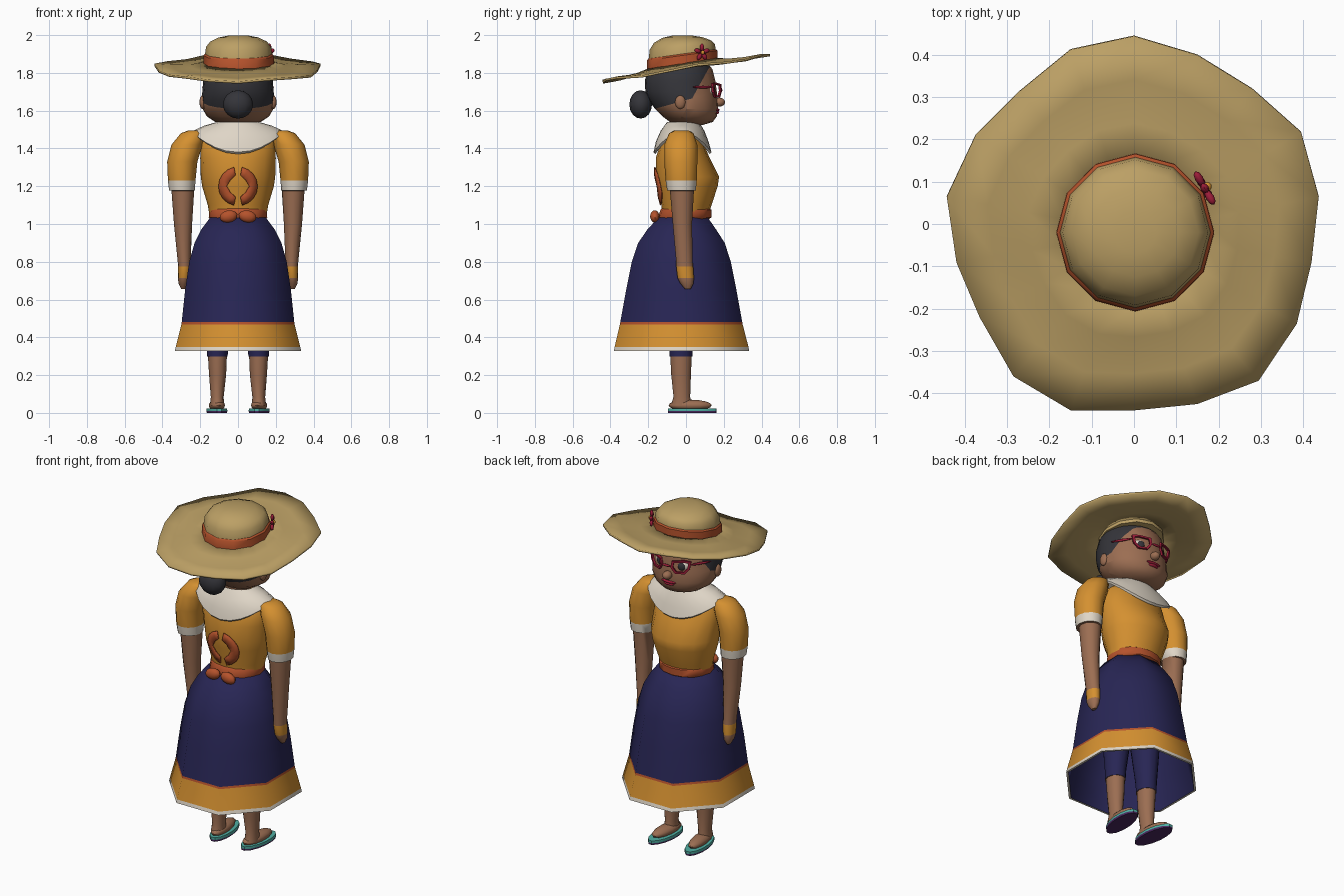
import bpy, bmesh, math
from mathutils import Vector, Matrix

if "Cube" in bpy.data.objects:
    bpy.data.objects.remove(bpy.data.objects["Cube"])

COLORS = {
    "straw": (.50, .35, .13), "hair_black": (.035, .035, .042), "skin": (.33, .155, .085),
    "marigold": (.66, .28, .03), "rust": (.46, .085, .025), "cream": (.74, .67, .57),
    "navy": (.021, .019, .09), "teal": (.08, .42, .36), "purple": (.07, .022, .12),
    "crimson": (.33, .012, .04)}
MATS = {}
for key, c in COLORS.items():
    MATS[key] = bpy.data.materials.new(key)
    MATS[key].diffuse_color = (*c, 1)


def finish(name, bm, mats, angle=50):
    bmesh.ops.recalc_face_normals(bm, faces=bm.faces)
    me = bpy.data.meshes.new(name)
    bm.to_mesh(me)
    bm.free()
    ob = bpy.data.objects.new(name, me)
    bpy.context.collection.objects.link(ob)
    for m in mats:
        me.materials.append(MATS[m])
    bpy.ops.object.select_all(action='DESELECT')
    ob.select_set(True)
    bpy.context.view_layer.objects.active = ob
    bpy.ops.object.shade_smooth_by_angle(angle=math.radians(angle))
    return ob


def skin_rings(bm, rings, bands=None, caps=True):
    """Bridge closed rings of points; bands gives the material index of each strip."""
    vs = [[bm.verts.new(p) for p in r] for r in rings]
    n = len(vs[0])
    for i in range(len(vs) - 1):
        for k in range(n):
            j = (k + 1) % n
            f = bm.faces.new((vs[i][k], vs[i][j], vs[i + 1][j], vs[i + 1][k]))
            f.material_index = bands[i] if bands else 0
    if caps:
        bm.faces.new(vs[0]).material_index = bands[0] if bands else 0
        bm.faces.new(vs[-1]).material_index = bands[-1] if bands else 0


def oval(z, cx, rx, yb, yf, n, phase=0, shear=0):
    pts = []
    for k in range(n):
        a = 2 * math.pi * (k + phase) / n
        y = (yb + yf) / 2 + (yf - yb) / 2 * math.sin(a)
        pts.append((cx + rx * math.cos(a), y, z + shear * y))
    return pts


def loft(name, rows, mats, n=16, bands=None, caps=True, angle=50):
    """Rows are z, centre x, half width, back y, front y."""
    bm = bmesh.new()
    skin_rings(bm, [oval(*r, n) for r in rows], bands, caps)
    return finish(name, bm, mats, angle)


def ball(name, loc, size, mat, rot=None, seg=12, rings=8):
    bm = bmesh.new()
    m = Matrix.Translation(loc) @ (rot or Matrix()) @ Matrix.Diagonal((*size, 1))
    bmesh.ops.create_uvsphere(bm, u_segments=seg, v_segments=rings, radius=1, matrix=m)
    return finish(name, bm, [mat])


# Torso, neck and belt
TORSO = [(1.04, 0, .15, -.125, .115), (1.10, 0, .16, -.13, .135), (1.2, 0, .19, -.155, .168),
         (1.25, 0, .197, -.16, .175), (1.35, 0, .20, -.16, .125), (1.44, 0, .195, -.13, .088),
         (1.49, 0, .14, -.095, .06), (1.52, 0, .08, -.08, .05)]
loft("blouse", TORSO, ["marigold"])
loft("neck", [(1.48, 0, .085, -.08, .055), (1.57, 0, .08, -.08, .06)], ["skin"])
loft("belt", [(1.025, 0, .148, -.145, .12), (1.035, 0, .155, -.148, .135),
              (1.075, 0, .153, -.135, .135), (1.085, 0, .148, -.125, .12)], ["rust"])
for s in (-1, 1):
    ball("belt_bow", (s * .05, -.165, 1.04), (.047, .025, .032), "rust",
         Matrix.Rotation(s * .2, 4, 'Y'))


# Ring motif on the blouse back, wrapped to its surface
def blouse_back(x, z):
    for a, b in zip(TORSO, TORSO[1:]):
        if a[0] <= z <= b[0]:
            t = (z - a[0]) / (b[0] - a[0])
            rx, yb, yf = (a[i] + (b[i] - a[i]) * t for i in (2, 3, 4))
            return (yb + yf) / 2 - (yf - yb) / 2 * math.sqrt(1 - (x / rx) ** 2) - .006
    return -.13


bm = bmesh.new()
for s in (-1, 1):
    cols = []
    for k in range(9):
        a = math.radians(-78 + 156 * k / 8)
        inner = .052 if k % 4 else .06
        cols.append([bm.verts.new((s * r * math.cos(a), blouse_back(r * math.cos(a), 1.2 + r * math.sin(a)),
                                   1.2 + r * math.sin(a))) for r in (inner, .078, .103)])
    for a, b in zip(cols, cols[1:]):
        for i in (0, 1):
            bm.faces.new((a[i], b[i], b[i + 1], a[i + 1]))
for f in bm.faces:
    f.normal_update()
motif = finish("back_motif", bm, ["rust"])
mod = motif.modifiers.new("plate", 'SOLIDIFY')
mod.thickness, mod.offset = .006, 0

# Draped collar, lowest at the middle of the back and chest
bm = bmesh.new()
rings = []
for z, drop, rx, yb, yf in [(1.54, 0, .11, -.10, .07), (1.522, .03, .175, -.135, .098),
                            (1.50, .065, .225, -.16, .12), (1.485, .105, .242, -.172, .135),
                            (1.475, .105, .232, -.162, .125)]:
    pts = oval(z, 0, rx, yb, yf, 24)
    rings.append([(x, y, z - drop * math.sin(2 * math.pi * k / 24) ** 2)
                  for k, (x, y, _) in enumerate(pts)])
skin_rings(bm, rings, caps=False)
finish("collar", bm, ["cream"])

# Skirt: octagonal bell with banded hem and dark lining
f8 = 1 / math.cos(math.pi / 8)
SKIRT = [(1.035, .147, -.145, .115), (.97, .195, -.205, .16), (.90, .23, -.253, .205),
         (.80, .258, -.287, .237), (.65, .28, -.317, .267), (.48, .298, -.348, .298),
         (.468, .30, -.35, .30), (.348, .33, -.378, .331), (.328, .334, -.382, .335),
         (.328, .322, -.37, .323), (.48, .288, -.338, .288), (.88, .22, -.24, .19)]
bm = bmesh.new()
rows = []
for z, rx, yb, yf in SKIRT:
    c, h = (yb + yf) / 2, (yf - yb) / 2 * f8
    rows.append(oval(z, 0, rx * f8, c - h, c + h, 8, .5))
skin_rings(bm, rows, [0, 0, 0, 0, 0, 1, 2, 3, 3, 0, 0])
finish("skirt", bm, ["navy", "rust", "marigold", "cream"], 60)

# Arms, legs and sandals on both sides
for s in (-1, 1):
    ARM = [(1.495, .225, .04, -.06, .015), (1.48, .238, .065, -.09, .04),
           (1.42, .27, .082, -.115, .06), (1.33, .295, .08, -.115, .06),
           (1.23, .298, .073, -.108, .057), (1.178, .297, .068, -.1, .052),
           (1.176, .292, .06, -.085, .042), (1.0, .291, .048, -.07, .032),
           (.80, .285, .034, -.052, .035), (.775, .284, .034, -.052, .038),
           (.715, .287, .031, -.045, .042), (.685, .289, .026, -.03, .04), (.655, .29, .01, -.005, .025)]
    loft("arm", [(z, s * x, r, b, f) for z, x, r, b, f in ARM],
         ["marigold", "cream", "skin"], 12, [0, 0, 0, 0, 1, 2, 2, 2, 2, 0, 2, 2])
    LEG = [(.70, .095, .085, -.13, .08), (.36, .108, .057, -.09, .036), (.298, .109, .054, -.087, .033),
           (.298, .109, .05, -.083, .03), (.20, .108, .045, -.078, .026),
           (.085, .11, .034, -.066, .022), (.04, .11, .036, -.08, .03)]
    loft("leg", [(z, s * x, r, b, f) for z, x, r, b, f in LEG],
         ["navy", "skin"], 12, [0, 0, 1, 1, 1, 1])
    turn = Matrix.Rotation(-s * .1, 4, 'Z')
    ball("foot", (s * .112, .022, .04), (.043, .115, .03), "skin", turn)
    bm = bmesh.new()
    skin_rings(bm, [oval(z, 0, w, -.132, .132, 14) for z, w in
                    [(0, .052), (.01, .056), (.024, .054)]], [0, 1])
    bm.transform(Matrix.Translation((s * .112, .033, 0)) @ turn)
    finish("sandal", bm, ["purple", "teal"], 40)

# Head, cut along the hairline and coloured behind it
HEAD = [(1.525, 0, .06, -.03, .09), (1.54, 0, .12, -.085, .142), (1.57, 0, .165, -.125, .163),
        (1.61, 0, .188, -.165, .17), (1.66, 0, .192, -.2, .168), (1.70, 0, .189, -.215, .163),
        (1.76, 0, .184, -.218, .155), (1.82, 0, .172, -.2, .14), (1.88, 0, .12, -.14, .09)]
bm = bmesh.new()
skin_rings(bm, [oval(*r, 20) for r in HEAD])
PLANES = [(Vector((0, -.2, 1.60)), Vector((0, -.28, 1))),
          (Vector((0, .03, 1.66)), Vector((0, -1, .55)))]
for co, no in PLANES:
    bmesh.ops.bisect_plane(bm, geom=bm.verts[:] + bm.edges[:] + bm.faces[:], plane_co=co, plane_no=no)
for f in bm.faces:
    mid = f.calc_center_median()
    f.material_index = int(all((mid - co).dot(no) > 0 for co, no in PLANES))
finish("head", bm, ["skin", "hair_black"])
ball("hair_bun", (0, -.24, 1.633), (.08, .06, .075), "hair_black")
ball("nose", (0, .175, 1.645), (.026, .032, .024), "skin")
ball("upper_lip", (0, .157, 1.604), (.05, .021, .010), "crimson")
ball("lower_lip", (0, .155, 1.591), (.036, .021, .011), "crimson")

# Eyes and spectacles
for s in (-1, 1):
    yaw = Matrix.Rotation(-s * .42, 4, 'Z')
    ball("eye", (s * .075, .131, 1.705), (.042, .018, .031), "cream", yaw)
    ball("pupil", (s * .073, .144, 1.703), (.022, .011, .024), "hair_black", yaw)
    ball("ear", (s * .188, -.03, 1.645), (.016, .028, .036), "skin")
    bm = bmesh.new()
    outline = [(.056, .034), (.018, .038), (-.044, .030), (-.05, -.004), (-.028, -.036), (.022, -.036), (.048, -.008)]
    skin_rings(bm, [[(s * x * k, y, z * k) for x, z in outline] for k, y in
                    [(1.08, -.006), (1.08, .006), (.8, .006), (.8, -.006), (1.08, -.006)]], caps=False)
    bmesh.ops.remove_doubles(bm, verts=bm.verts, dist=.0001)
    bm.transform(Matrix.Translation((s * .077, .163, 1.708)) @ yaw)
    finish("spectacle_frame", bm, ["crimson"], 30)
    ball("spectacle_arm", (s * .158, .09, 1.725), (.006, .065, .007), "crimson", Matrix.Rotation(s * .55, 4, 'Z'))
ball("spectacle_bridge", (0, .186, 1.708), (.03, .007, .007), "crimson")

# Hat brim with an uneven wavy rim, tilted up at the front
RIM = [(0, .445), (.15, .40), (.28, .32), (.395, .218), (.437, .065), (.42, -.09), (.385, -.235),
       (.295, -.37), (.15, -.425), (0, -.44), (-.15, -.44), (-.285, -.36), (-.365, -.22),
       (-.42, -.09), (-.443, .065), (-.375, .21), (-.27, .315), (-.15, .413)]
bm = bmesh.new()
rings = []
for t, h in [(0, 1.85), (.3, 1.833), (.65, 1.825), (1, 1.825)]:
    ring = []
    for i, (x, y) in enumerate(RIM):
        d = Vector((x, y + .02)).normalized() * .17
        px, py = d.x + (x - d.x) * t, (d.y - .02) + (y - d.y + .02) * t
        ring.append((px, py, h + .155 * py + .008 * t * math.sin(i * 1.9)))
    rings.append(ring)
skin_rings(bm, rings, caps=False)
brim = finish("hat_brim", bm, ["straw"])
mod = brim.modifiers.new("thickness", 'SOLIDIFY')
mod.thickness, mod.offset = .012, 0

# Hat crown and ribbon
bm = bmesh.new()
skin_rings(bm, [oval(z, .003, r, -.02 - r, -.02 + r, 12, 0, sh) for z, r, sh in
                [(1.825, .178, .15), (1.90, .178, .14), (1.94, .172, .09), (1.967, .15, .05),
                 (1.988, .105, .02), (1.998, .05, 0)]])
finish("hat_crown", bm, ["straw"])
bm = bmesh.new()
skin_rings(bm, [oval(z, .003, r, -.02 - r, -.02 + r, 12, 0, .14) for z, r in
                [(1.845, .18), (1.85, .187), (1.895, .186), (1.903, .178)]], caps=False)
finish("hat_ribbon", bm, ["rust"], 40)

# Ribbon flower
face = Matrix.Rotation(math.radians(30), 4, 'Z')
hub = Vector((.167, .085, 1.908))
for k in range(5):
    a = 2 * math.pi * k / 5 + math.pi / 2
    offset = face @ Vector((0, .027 * math.cos(a), .027 * math.sin(a)))
    ball("flower_petal", hub + offset, (.01, .021, .012), "crimson",
         face @ Matrix.Rotation(a, 4, 'X'), 8, 6)
ball("flower_center", hub + face @ Vector((.008, 0, 0)), (.01, .011, .011), "marigold", face, 8, 6)

for m in bpy.data.materials:
    if m.users and not m.is_grease_pencil:
        m.use_nodes = True
        m.node_tree.nodes["Principled BSDF"].inputs["Base Color"].default_value = m.diffuse_color
